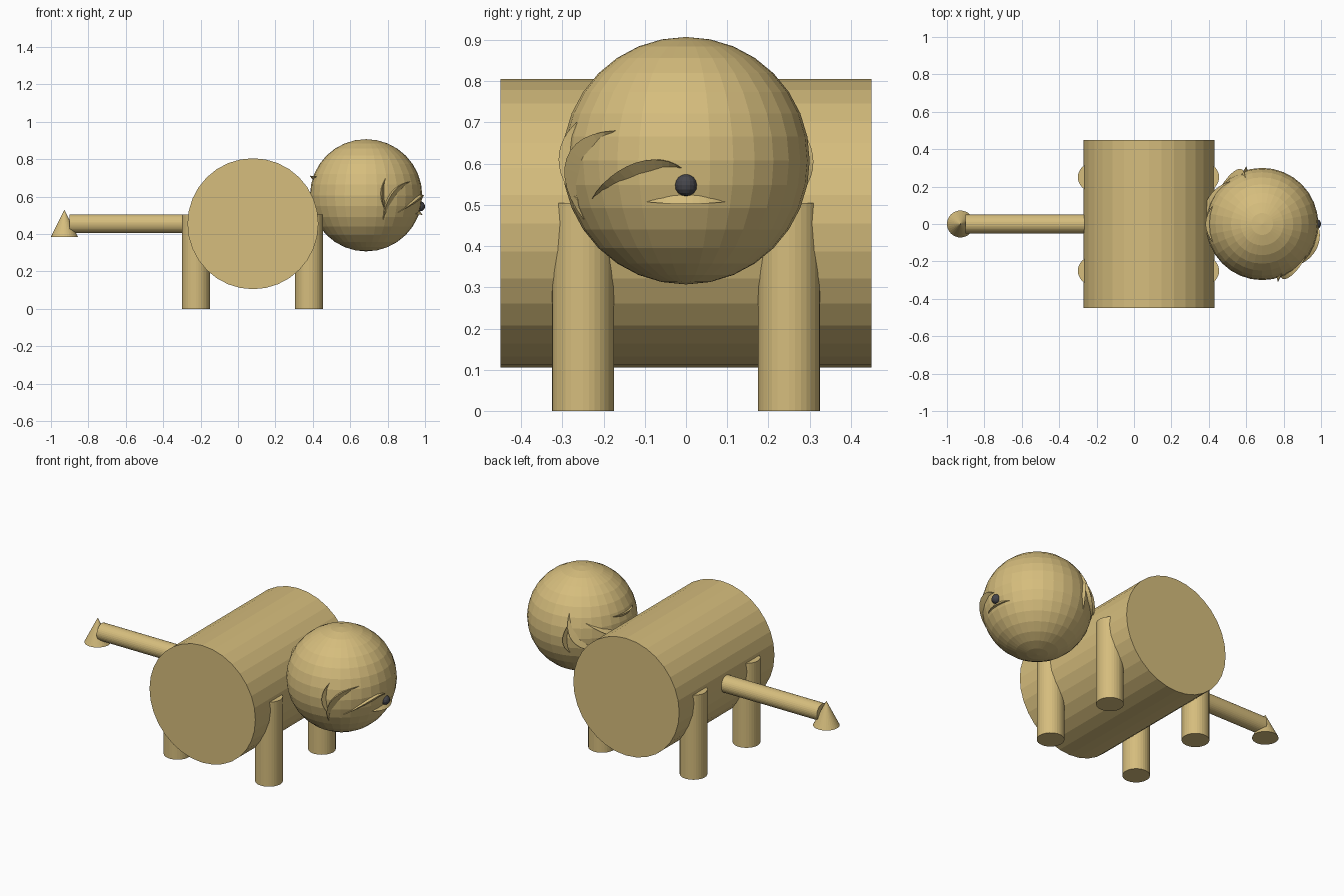
import bpy, bmesh, math
from mathutils import Vector

if "Cube" in bpy.data.objects:
    bpy.data.objects.remove(bpy.data.objects["Cube"], do_unlink=True)


def material(name, colour):
    mat = bpy.data.materials.new(name)
    mat.use_nodes = True
    mat.diffuse_color = colour
    mat.node_tree.nodes["Principled BSDF"].inputs["Base Color"].default_value = colour
    return mat


TAN = material("tan", (0.67, 0.51, 0.205, 1))
CHARCOAL = material("charcoal", (0.06, 0.06, 0.07, 1))
HEAD = Vector((0.685, 0, 0.607))
HEAD_R = 0.3


def finish(name, mat):
    ob = bpy.context.object
    ob.name = name
    ob.data.materials.append(mat)
    return ob


def cylinder(name, radius, depth, location, rotation=(0, 0, 0)):
    bpy.ops.mesh.primitive_cylinder_add(vertices=32, radius=radius, depth=depth,
                                        location=location, rotation=rotation)
    return finish(name, TAN)


def ball(name, radius, location, mat, segments, rings):
    bpy.ops.mesh.primitive_uv_sphere_add(segments=segments, ring_count=rings,
                                         radius=radius, location=location)
    return finish(name, mat)


def crescent(name, start, middle, end, width, lift=0.02, sign=1, steps=12):
    """Thin tapered ridge that follows the head between three directions."""
    a, m, b = Vector(start), Vector(middle), Vector(end)
    control = 2 * m - (a + b) / 2
    bm = bmesh.new()
    rings = []
    for i in range(steps + 1):
        t = i / steps
        n = (a * (1 - t) ** 2 + control * 2 * t * (1 - t) + b * t * t).normalized()
        tangent = (control - a) * (1 - t) + (b - control) * t
        side = n.cross(tangent).normalized() * width * math.sin(math.pi * t)
        base = n * HEAD_R * 0.985
        lip = n * (HEAD_R + lift * math.sin(math.pi * t)) - side
        rings.append([bm.verts.new(HEAD + sign * p)
                      for p in (base + side, base - side, lip)])
    for r, s in zip(rings, rings[1:]):
        for k in range(3):
            j = (k + 1) % 3
            bm.faces.new((r[k], r[j], s[j], s[k]))
    bmesh.ops.remove_doubles(bm, verts=bm.verts, dist=0.0001)
    bmesh.ops.recalc_face_normals(bm, faces=bm.faces)
    mesh = bpy.data.meshes.new(name)
    bm.to_mesh(mesh)
    bm.free()
    mesh.materials.append(TAN)
    bpy.context.collection.objects.link(bpy.data.objects.new(name, mesh))


# Barrel body lying along y
cylinder("body", 0.35, 0.9, (0.08, 0, 0.455), (math.pi / 2, 0, 0))

# Four legs
for x, end in ((0.38, "head_end"), (-0.225, "tail_end")):
    for y, side in ((-0.25, "near"), (0.25, "far")):
        cylinder(f"leg_{end}_{side}", 0.075, 0.505, (x, y, 0.2525))

# Tail with a cone tip
cylinder("tail", 0.05, 0.7, (-0.55, 0, 0.455), (0, math.pi / 2, 0))
bpy.ops.mesh.primitive_cone_add(vertices=32, radius1=0.072, radius2=0, depth=0.145,
                                location=(-0.928, 0, 0.4575))
finish("tail_tip", TAN)

# Head and nose
ball("head", HEAD_R, HEAD, TAN, 32, 16)
ball("nose", 0.027, (0.973, 0, 0.548), CHARCOAL, 16, 8)

# Ridges on the face, repeated on the opposite side of the head
ridges = {
    "mouth": ((0.266, -0.095, -0.1), (0.286, 0, -0.091), (0.266, 0.095, -0.1), 0.009),
    "cheek_ridge": ((0.299, -0.01, -0.018), (0.278, -0.11, -0.018),
                    (0.172, -0.228, -0.092), 0.015),
    "middle_ridge": ((0.235, -0.172, 0.073), (0.14, -0.265, -0.005),
                     (0.09, -0.248, -0.142), 0.018),
    "side_ridge": ((0.105, -0.265, 0.093), (0.088, -0.287, 0.003),
                   (0.11, -0.262, -0.097), 0.01),
}
for name, (start, middle, end, width) in ridges.items():
    crescent(name, start, middle, end, width)
    crescent(name + "_opposite", start, middle, end, width, sign=-1)
